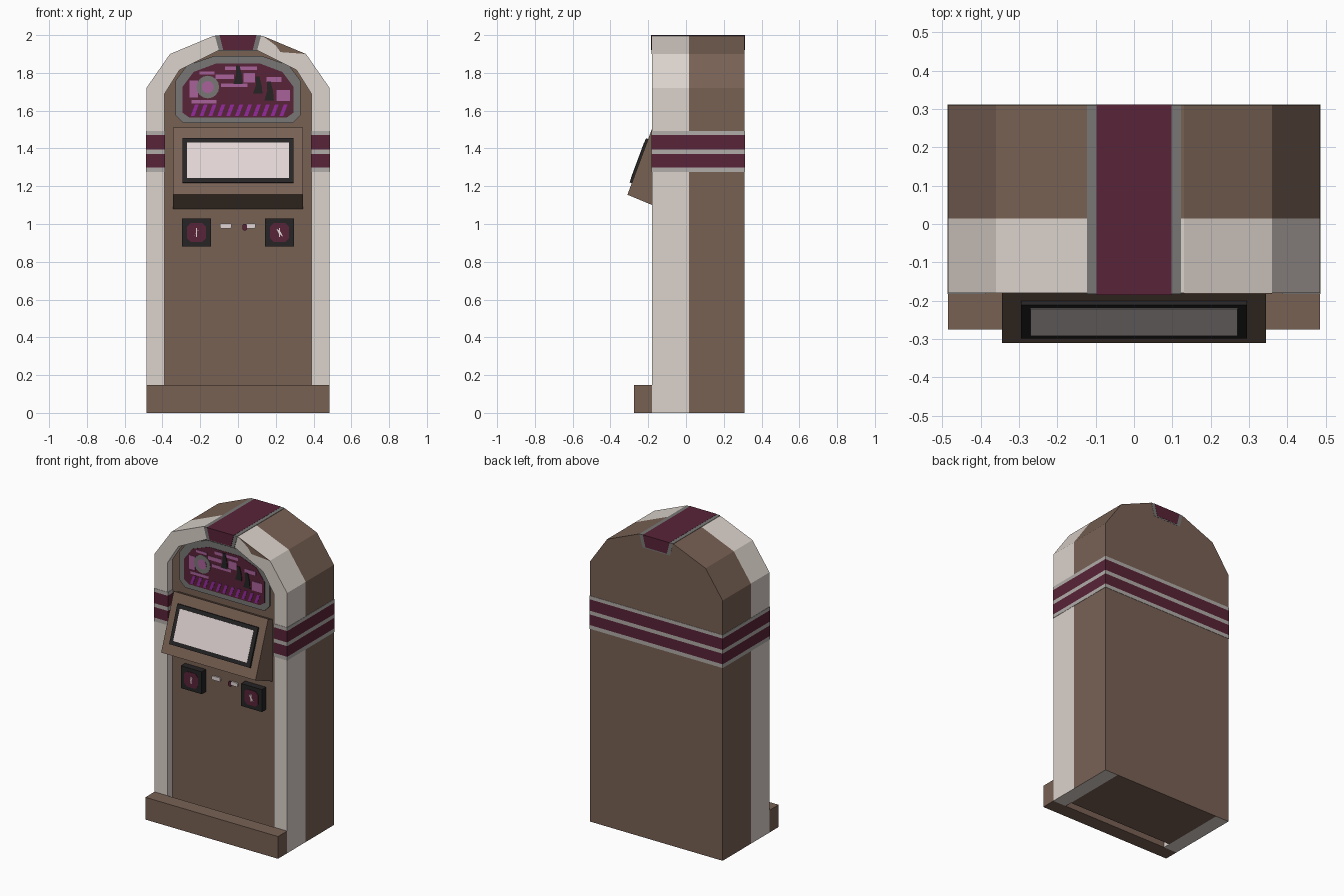
import bpy, bmesh, math

if "Cube" in bpy.data.objects:
    bpy.data.objects.remove(bpy.data.objects["Cube"], do_unlink=True)


def material(name, r, g, b):
    lin = [((c / 255 + 0.055) / 1.055) ** 2.4 for c in (r, g, b)] + [1]
    m = bpy.data.materials.new(name)
    m.use_nodes = True
    m.diffuse_color = lin
    bsdf = m.node_tree.nodes["Principled BSDF"]
    bsdf.inputs["Base Color"].default_value = lin
    bsdf.inputs["Roughness"].default_value = 0.8
    return m


BROWN = material("brown", 120, 97, 84)
CREAM = material("cream", 220, 211, 204)
GREY = material("grey", 120, 119, 118)
SILVER = material("silver", 176, 172, 169)
MAROON = material("maroon", 88, 35, 55)
BLACK = material("black", 38, 36, 36)
SCREEN = material("screen_white", 226, 214, 213)
PINK = material("pink", 168, 98, 155)
PURPLE = material("purple", 150, 42, 160)


def prism(name, pts, a, b, mat, axis="y"):
    """Extrude an outline: (x, z) points along y, or (y, z) points along x."""
    bm = bmesh.new()
    place = (lambda p: (p[0], a, p[1])) if axis == "y" else (lambda p: (a, p[0], p[1]))
    face = bm.faces.new([bm.verts.new(place(p)) for p in pts])
    ext = bmesh.ops.extrude_face_region(bm, geom=[face])
    moved = [v for v in ext["geom"] if isinstance(v, bmesh.types.BMVert)]
    bmesh.ops.translate(bm, verts=moved, vec=(0, b - a, 0) if axis == "y" else (b - a, 0, 0))
    bmesh.ops.recalc_face_normals(bm, faces=bm.faces)
    me = bpy.data.meshes.new(name)
    bm.to_mesh(me)
    bm.free()
    me.materials.append(mat)
    ob = bpy.data.objects.new(name, me)
    bpy.context.collection.objects.link(ob)
    return ob


def rect(x, z, w, h):
    return [(x - w / 2, z - h / 2), (x + w / 2, z - h / 2),
            (x + w / 2, z + h / 2), (x - w / 2, z + h / 2)]


def octagon(x, z, w, h, c):
    w, h = w / 2, h / 2
    return [(x + sx * u, z + sz * v) for sx, sz, order in
            ((1, 1, 1), (-1, 1, -1), (-1, -1, 1), (1, -1, -1))
            for u, v in ((w, h - c), (w - c, h))[::order]]


def disc(x, z, r, n=16):
    return [(x + r * math.cos(math.tau * i / n), z + r * math.sin(math.tau * i / n)) for i in range(n)]


def mirrored(half):
    """Close a right-hand half outline with its mirror image."""
    return half + [(-x, z) for x, z in reversed(half)]


FRONT, MID, BACK, PANEL = -0.18, 0.015, 0.31, -0.13

# Arched cabinet: cream front shell, brown rear shell, recessed core
outer = mirrored([(0.485, 0), (0.485, 1.72), (0.36, 1.90), (0.13, 1.996)])
inner = mirrored([(0.388, 0), (0.388, 1.69), (0.31, 1.815), (0.10, 1.92)])
arch = outer + inner[::-1]
prism("front_shell", arch, FRONT, MID, CREAM)
rear = prism("rear_shell", arch, MID, BACK, BROWN)
rear.data.materials.append(CREAM)
for p in rear.data.polygons:
    if p.normal.z < -0.9 and p.center.z < 0.01:
        p.material_index = 1
prism("core_panel", inner, PANEL, BACK, BROWN)
prism("arch_notch", [(0.13, 1.996), (0.20, 1.945), (0.225, 1.91), (0.36, 1.90)],
      FRONT - 0.002, FRONT + 0.002, BROWN)

# Plinth across the front
prism("plinth", rect(0, 0.0735, 0.97, 0.147), -0.275, FRONT, BROWN)

# Crown strip over the top
prism("crown_edge", mirrored([(0.10, 1.915), (0.123, 1.999)]), FRONT - 0.003, BACK + 0.001, GREY)
prism("crown_strip", mirrored([(0.078, 1.922), (0.098, 2.0)]), FRONT - 0.005, BACK + 0.002, MAROON)

# Bands wrapping the pillars and the back
bands = [(1.275, 1.30, SILVER), (1.30, 1.37, MAROON), (1.37, 1.395, SILVER),
         (1.395, 1.47, MAROON), (1.47, 1.493, SILVER)]
for i, (z0, z1, mat) in enumerate(bands):
    z, h = (z0 + z1) / 2, z1 - z0
    for side, s in (("left", 1), ("right", -1)):
        prism(f"{side}_band_{i}", rect(s * 0.4365, z, 0.101, h), FRONT - 0.002, BACK + 0.002, mat)
    prism(f"back_band_{i}", rect(0, z, 0.80, h), BACK - 0.01, BACK + 0.002, mat)

# Sloped screen housing
prism("screen_housing", [(PANEL, 1.08), (-0.31, 1.155), (-0.178, 1.51), (PANEL, 1.49)],
      -0.345, 0.345, BROWN, axis="x")
tilt = math.atan2(0.132, 0.355)
for ob in (prism("screen_bezel", rect(0, 0, 0.59, 0.25), -0.012, 0.004, BLACK),
           prism("screen", rect(0, 0, 0.54, 0.20), -0.014, -0.010, SCREEN)):
    ob.location = (0, -0.244, 1.333)
    ob.rotation_euler.x = -tilt

# Marquee frame and glass
prism("marquee_frame", mirrored([(0.29, 1.535), (0.33, 1.575), (0.33, 1.76), (0.27, 1.84), (0.125, 1.89)]),
      PANEL - 0.010, PANEL, GREY)
prism("marquee_glass", mirrored([(0.26, 1.565), (0.295, 1.59), (0.295, 1.725), (0.235, 1.805), (0.115, 1.85)]),
      PANEL - 0.012, PANEL - 0.008, MAROON)


def decal(name, pts, mat, layer=1):
    prism(name, pts, PANEL - 0.012 - 0.002 * layer, PANEL - 0.011, mat)


# Marquee artwork
for i in range(11):
    x = -0.25 + i * 0.047
    decal(f"marquee_stripe_{i}", [(x, 1.573), (x + 0.02, 1.573), (x + 0.042, 1.632), (x + 0.022, 1.632)], PURPLE)
blobs = [(0.015, 1.825, 0.17, 0.02), (-0.07, 1.78, 0.10, 0.025), (0.06, 1.775, 0.06, 0.05),
         (-0.02, 1.735, 0.14, 0.02), (-0.235, 1.715, 0.045, 0.09), (0.19, 1.765, 0.08, 0.025),
         (0.24, 1.68, 0.07, 0.06), (-0.18, 1.648, 0.13, 0.018), (-0.165, 1.80, 0.08, 0.016)]
for i, b in enumerate(blobs):
    decal(f"marquee_patch_{i}", rect(*b), PINK)
for i, (x, z, h) in enumerate([(0, 1.79, 0.10), (0.105, 1.735, 0.09), (0.165, 1.705, 0.10)]):
    decal(f"marquee_figure_{i}", [(x - 0.025, z - h / 2), (x + 0.025, z - h / 2), (x + 0.02, z),
                                  (x + 0.008, z + h / 2), (x - 0.012, z + h / 2), (x - 0.01, z)], BLACK, 2)
decal("marquee_ring", disc(-0.16, 1.725, 0.06), GREY, 2)
decal("marquee_ring_centre", disc(-0.16, 1.725, 0.032), PINK, 3)

# Coin boxes with maroon buttons and a small star
for side, s in (("left", 1), ("right", -1)):
    x, z = s * 0.22, 0.955
    prism(f"{side}_coin_box", rect(x, z, 0.152, 0.148), -0.174, PANEL, BLACK)
    prism(f"{side}_coin_button", octagon(x, z, 0.10, 0.10, 0.02), -0.177, -0.172, MAROON)
    prism(f"{side}_coin_star", [(x - 0.018, z + s * 0.022), (x - 0.004, z - 0.006), (x + 0.018, z - s * 0.022),
                                (x + 0.004, z + 0.006)], -0.179, -0.175, SCREEN)
    prism(f"{side}_coin_star_bar", rect(x, z, 0.007, 0.045), -0.179, -0.175, SCREEN)

# Card slots
prism("right_slot", octagon(-0.065, 0.99, 0.062, 0.026, 0.006), PANEL - 0.008, PANEL, SCREEN)
prism("left_slot", octagon(0.068, 0.99, 0.05, 0.026, 0.006), PANEL - 0.008, PANEL, SCREEN)
prism("left_slot_mark", octagon(0.036, 0.983, 0.022, 0.034, 0.006), PANEL - 0.009, PANEL, MAROON)
